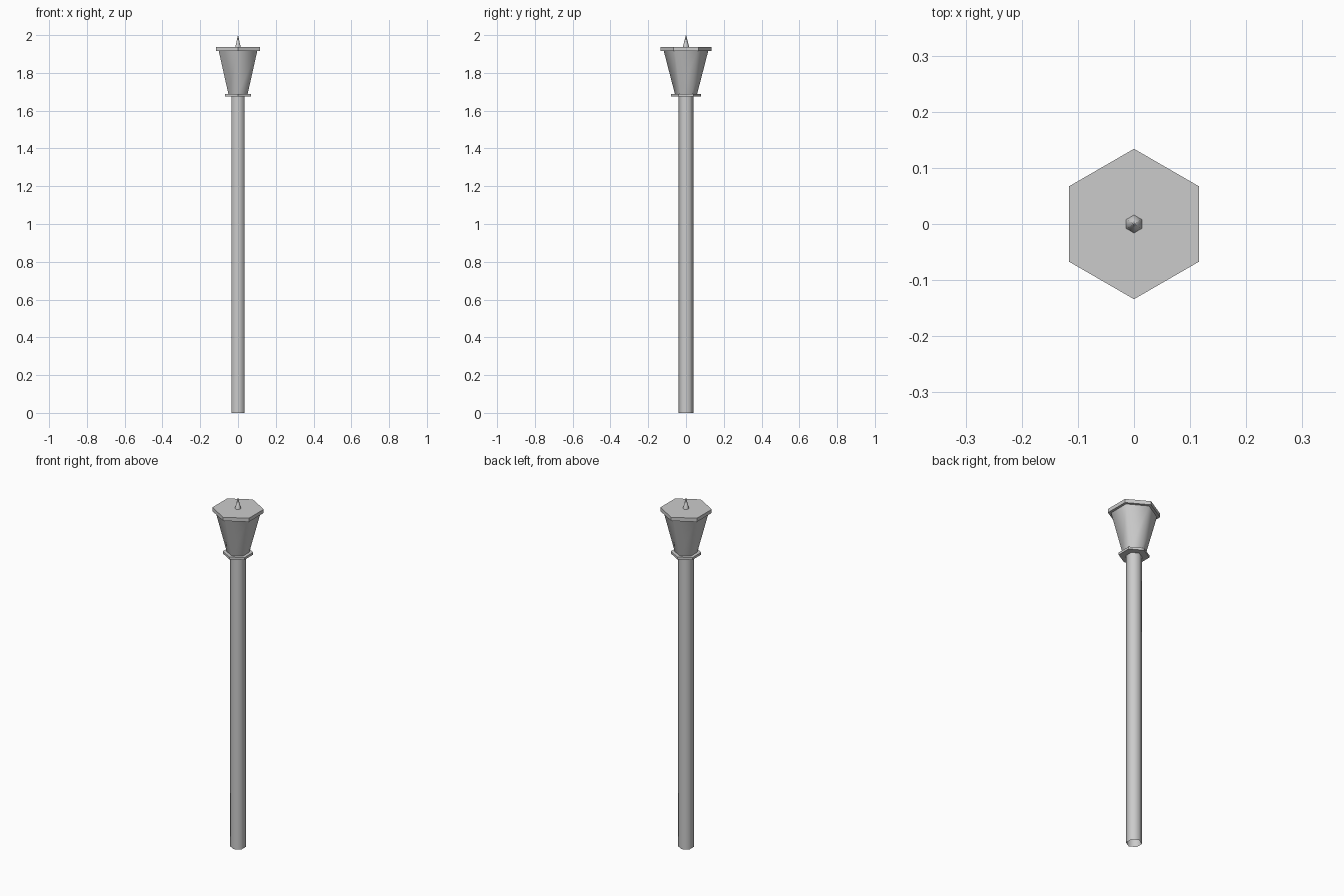
import bpy, math

if "Cube" in bpy.data.objects:
    bpy.data.objects.remove(bpy.data.objects["Cube"])


def hex_part(name, profile, close_bottom=True, close_top=True, smooth=False):
    """Six-sided part from (radius, z) rings, with corners on the y axis."""
    verts, faces = [], []
    for r, z in profile:
        for k in range(6):
            a = math.radians(90 + 60 * k)
            verts.append((r * math.cos(a), r * math.sin(a), z))
    for i in range(len(profile) - 1):
        for k in range(6):
            n = (k + 1) % 6
            faces.append((i * 6 + k, i * 6 + n, i * 6 + 6 + n, i * 6 + 6 + k))
    if close_bottom:
        faces.append(tuple(reversed(range(6))))
    if close_top:
        last = (len(profile) - 1) * 6
        faces.append(tuple(range(last, last + 6)))
    mesh = bpy.data.meshes.new(name)
    mesh.from_pydata(verts, [], faces)
    mesh.update()
    if smooth:
        mesh.shade_smooth()
    obj = bpy.data.objects.new(name, mesh)
    bpy.context.collection.objects.link(obj)
    return obj


# Hollow post, open at the foot
hex_part("post", [(0.041, 0), (0.041, 1.676)], False, False, True)
# Collar under the lantern
hex_part("collar", [(0.079, 1.676), (0.079, 1.689)])
# Flared lantern body
hex_part("lantern", [(0.059, 1.689), (0.118, 1.917)], False, False, True)
# Flat overhanging lid
hex_part("lid", [(0.134, 1.917), (0.134, 1.938)])
# Pointed finial
hex_part("finial", [(0.016, 1.938), (0.0005, 2.0)], False, True, True)
